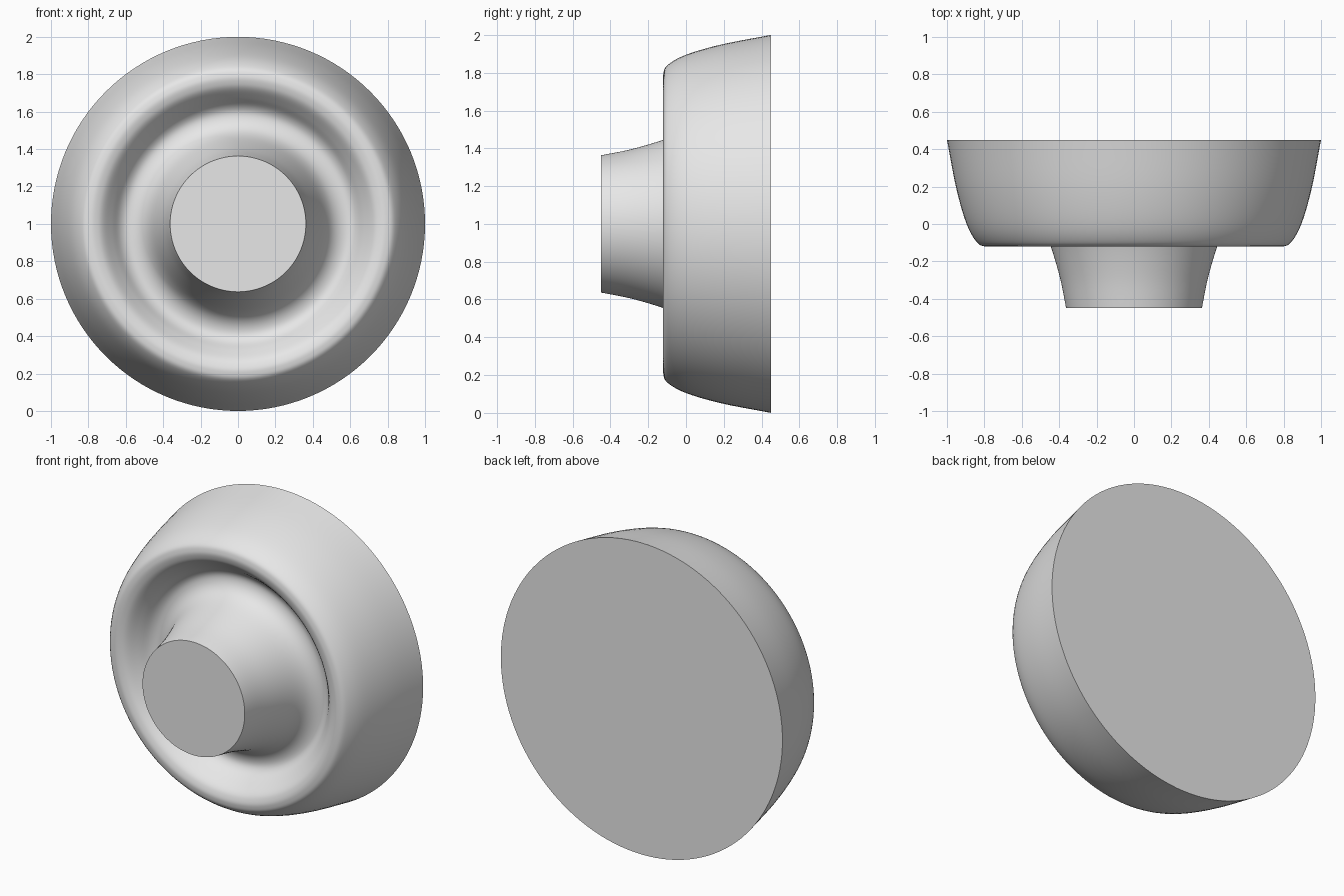
import bpy, bmesh, math
from mathutils import Vector

cube = bpy.data.objects.get("Cube")
if cube:
    bpy.data.objects.remove(cube, do_unlink=True)

grey = bpy.data.materials.new("plain light grey")
grey.use_nodes = True
colour = (0.8, 0.8, 0.8, 1)
grey.diffuse_color = colour
grey.node_tree.nodes["Principled BSDF"].inputs["Base Color"].default_value = colour


def smooth_path(points, steps):
    """Catmull-Rom curve through (radius, depth) points."""
    pts = [Vector(p) for p in points]
    pts = [2 * pts[0] - pts[1]] + pts + [2 * pts[-1] - pts[-2]]
    path = []
    for a, b, c, d in zip(pts, pts[1:], pts[2:], pts[3:]):
        for i in range(steps):
            t = i / steps
            path.append(0.5 * (2 * b + (c - a) * t + (2 * a - 5 * b + 4 * c - d) * t**2
                               + (3 * b - a - 3 * c + d) * t**3))
    return path + [pts[-2]]


# Stem, flare, ring groove, rounded rim and outer wall, front to back
profile = smooth_path([
    (0.363, -0.45), (0.395, -0.29), (0.445, -0.12), (0.485, -0.03),
    (0.53, 0.015), (0.585, 0.03), (0.63, 0.01), (0.675, -0.045),
    (0.72, -0.095), (0.755, -0.115), (0.795, -0.12), (0.84, -0.098),
    (0.895, 0.0), (0.95, 0.19), (1.0, 0.45)], 5)
# Flat front and back caps close the outline on the axis
profile = [Vector((0, -0.45))] + profile + [Vector((0, 0.45))]

bm = bmesh.new()
verts = [bm.verts.new((r, y, 1)) for r, y in profile]
edges = [bm.edges.new(pair) for pair in zip(verts, verts[1:])]
bmesh.ops.spin(bm, geom=verts + edges, cent=(0, 0, 1), axis=(0, 1, 0),
               angle=math.tau, steps=128, use_merge=False)
bmesh.ops.remove_doubles(bm, verts=bm.verts, dist=0.0001)
bmesh.ops.recalc_face_normals(bm, faces=bm.faces)

mesh = bpy.data.meshes.new("turned_knob")
bm.to_mesh(mesh)
bm.free()
mesh.materials.append(grey)
knob = bpy.data.objects.new("turned_knob", mesh)
bpy.context.collection.objects.link(knob)

# Smooth sides, crisp cap edges
bpy.ops.object.select_all(action="DESELECT")
knob.select_set(True)
bpy.context.view_layer.objects.active = knob
bpy.ops.object.shade_smooth_by_angle(angle=math.radians(40))
